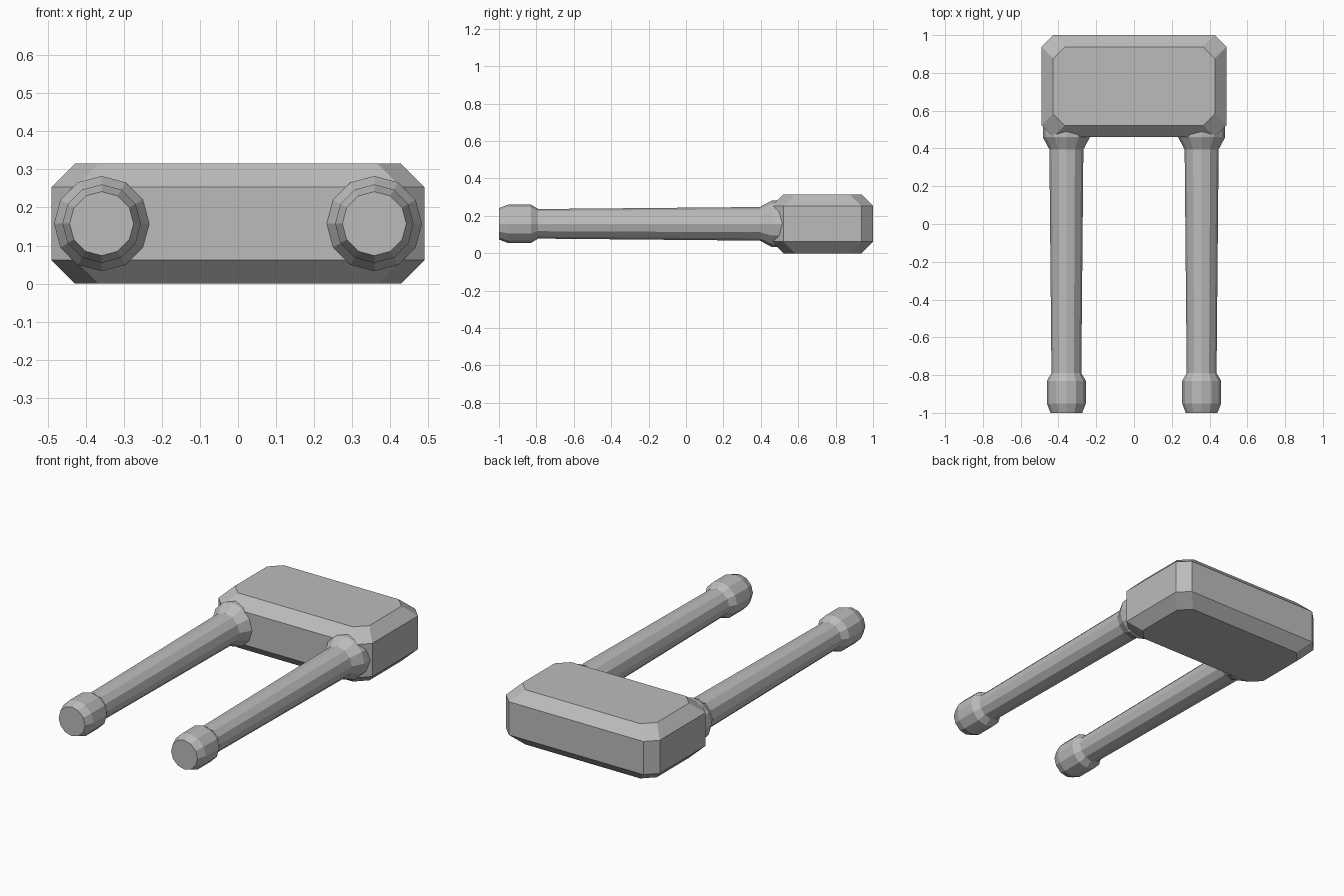
import bpy
import bmesh
import math

cube = bpy.data.objects.get("Cube")
if cube:
    bpy.data.objects.remove(cube, do_unlink=True)

grey = bpy.data.materials.new("plain grey")
grey.use_nodes = True
colour = (0.5, 0.5, 0.5, 1)
grey.diffuse_color = colour
grey.node_tree.nodes["Principled BSDF"].inputs["Base Color"].default_value = colour


def loft(name, rings):
    """Skin a stack of equal-sized rings and cap both ends."""
    bm = bmesh.new()
    loops = [[bm.verts.new(p) for p in ring] for ring in rings]
    count = len(loops[0])
    for a, b in zip(loops, loops[1:]):
        for i in range(count):
            j = (i + 1) % count
            bm.faces.new((a[i], a[j], b[j], b[i]))
    bm.faces.new(loops[0])
    bm.faces.new(loops[-1])
    bmesh.ops.recalc_face_normals(bm, faces=bm.faces)
    mesh = bpy.data.meshes.new(name)
    bm.to_mesh(mesh)
    bm.free()
    mesh.materials.append(grey)
    obj = bpy.data.objects.new(name, mesh)
    bpy.context.collection.objects.link(obj)
    return obj


def octagon(half_x, half_y, cut, centre_y, z):
    """Rectangle with its four corners cut off."""
    points = []
    for sx, sy in ((1, 1), (-1, 1), (-1, -1), (1, -1)):
        pair = [(sx * half_x, centre_y + sy * (half_y - cut), z),
                (sx * (half_x - cut), centre_y + sy * half_y, z)]
        points += pair if sx * sy > 0 else pair[::-1]
    return points


def circle(x, y, z, radius, sides=12):
    angles = [math.tau * i / sides for i in range(sides)]
    return [(x + radius * math.cos(a), y, z + radius * math.sin(a)) for a in angles]


# Chamfered block at the back
HX, HY, CY, HEIGHT, CUT = 0.49, 0.27, 0.73, 0.315, 0.062
loft("block", [octagon(HX - inset, HY - inset, CUT, CY, z) for inset, z in
               ((CUT, 0), (0, CUT), (0, HEIGHT - CUT), (CUT, HEIGHT))])

# Two rods: rounded tip, tapered shaft, flared collar sunk into the block
ROD = [(-1, 0.084), (-0.95, 0.103), (-0.83, 0.103), (-0.79, 0.079),
       (0.395, 0.09), (0.46, 0.125), (0.56, 0.125)]
for side, x in (("left", 0.358), ("right", -0.358)):
    loft(side + "_rod", [circle(x, y, HEIGHT / 2, r) for y, r in ROD])
